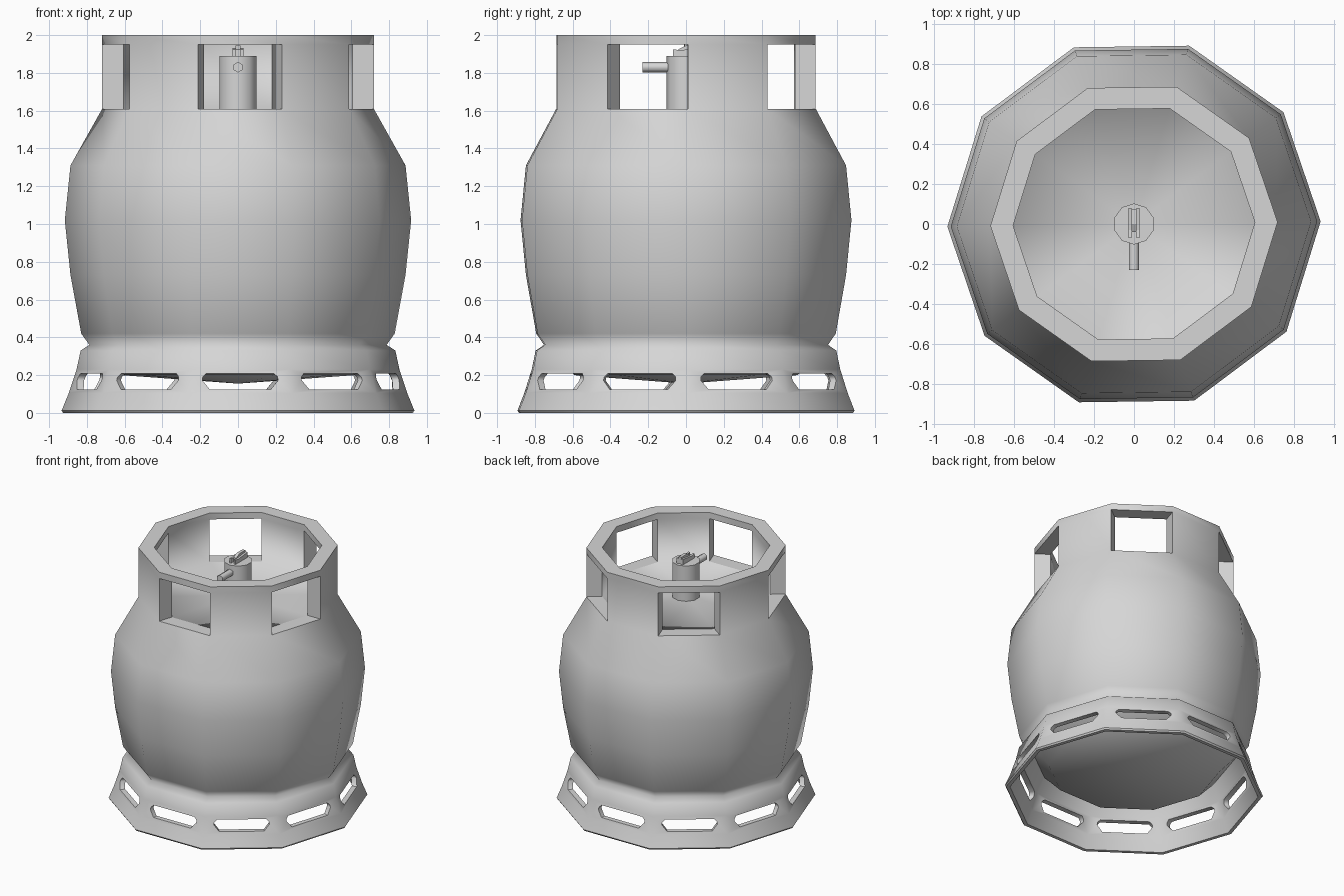
import bpy, bmesh
from math import cos, sin, radians, hypot
from mathutils import Matrix, Vector

SIDES = 10
STEP = 360 / SIDES
TURN = 0.8
SILL, LINTEL, NECK, INNER, OUTER = 1.61, 1.95, 0.36, 0.605, 0.719
SHARP = radians(48)

if "Cube" in bpy.data.objects:
    bpy.data.objects.remove(bpy.data.objects["Cube"], do_unlink=True)

grey = bpy.data.materials.new("painted_grey")
grey.use_nodes = True
grey.diffuse_color = (0.67, 0.67, 0.67, 1)
grey.node_tree.nodes["Principled BSDF"].inputs["Base Color"].default_value = (0.67, 0.67, 0.67, 1)


def make_object(name, bm):
    bmesh.ops.recalc_face_normals(bm, faces=bm.faces)
    mesh = bpy.data.meshes.new(name)
    bm.to_mesh(mesh)
    bm.free()
    mesh.materials.append(grey)
    obj = bpy.data.objects.new(name, mesh)
    bpy.context.collection.objects.link(obj)
    return obj


def activate(obj):
    bpy.ops.object.select_all(action='DESELECT')
    obj.select_set(True)
    bpy.context.view_layer.objects.active = obj


def prism(bm, points, offset):
    """Extrude a closed outline of 3D points along an offset."""
    face = bm.faces.new([bm.verts.new(p) for p in points])
    ext = bmesh.ops.extrude_face_region(bm, geom=[face], use_keep_orig=True)
    verts = [g for g in ext["geom"] if isinstance(g, bmesh.types.BMVert)]
    bmesh.ops.translate(bm, verts=verts, vec=offset)


# Bottle shell: collar, tank, neck, skirt outside, skirt inside, dished tank bottom
profile = [
    (INNER, SILL), (INNER, LINTEL), (INNER, 2), (OUTER, 2), (OUTER, LINTEL), (OUTER, SILL),
    (0.887, 1.31), (0.917, 1.02), (0.887, 0.73), (0.83, 0.42), (0.787, NECK),
    (0.833, 0.33), (0.855, 0.23), (0.896, 0.105), (0.934, 0.012), (0.926, 0),
    (0.898, 0), (0.857, 0.105), (0.812, 0.23), (0.755, 0.345), (0.62, 0.2),
]
bm = bmesh.new()
rings = []
for r, z in profile:
    angles = [radians(i * STEP + TURN) for i in range(SIDES)]
    rings.append([bm.verts.new((r * cos(a), r * sin(a), z)) for a in angles])
top_pole = bm.verts.new((0, 0, SILL))
base_pole = bm.verts.new((0, 0, 0.155))

for i in range(SIDES):
    j = (i + 1) % SIDES
    window = i % 2 == 1          # every second collar panel is open
    bm.faces.new((top_pole, rings[0][i], rings[0][j]))
    bm.faces.new((base_pole, rings[-1][j], rings[-1][i]))
    for k in range(len(rings) - 1):
        if window and k in (0, 4):
            continue
        bm.faces.new((rings[k][i], rings[k][j], rings[k + 1][j], rings[k + 1][i]))
    if window:
        inner = [rings[0][i], rings[0][j], rings[1][j], rings[1][i]]
        outer = [rings[5][i], rings[5][j], rings[4][j], rings[4][i]]
        for k in range(4):       # sill, jambs and lintel
            n = (k + 1) % 4
            bm.faces.new((inner[k], inner[n], outer[n], outer[k]))
bottle = make_object("bottle_shell", bm)

# Skirt slots, one through every side
half_slot = [(0.2, 0.172), (0.198, 0.19), (0.178, 0.209)]
outline = [(-0.162, 0.125), (0.162, 0.125)] + half_slot + [(-u, z) for u, z in reversed(half_slot)]
bm = bmesh.new()
for i in range(SIDES):
    a = radians((i + 0.5) * STEP + TURN)
    out, side = Vector((cos(a), sin(a), 0)), Vector((-sin(a), cos(a), 0))
    prism(bm, [out * 0.7 + side * u + Vector((0, 0, z)) for u, z in outline], out * 0.3)
cutter = make_object("slot_cutter", bm)
cutter.hide_render = True

activate(bottle)
cut = bottle.modifiers.new("slots", 'BOOLEAN')
cut.operation = 'DIFFERENCE'
cut.solver = 'EXACT'
cut.object = cutter
bpy.ops.object.modifier_apply(modifier=cut.name)
bpy.data.objects.remove(cutter, do_unlink=True)

# Smooth shading, with the neck and the collar floor blended
bm = bmesh.new()
bm.from_mesh(bottle.data)
for face in bm.faces:
    face.smooth = True
    face.material_index = 0
for edge in bm.edges:
    edge.smooth = edge.calc_face_angle(0) < SHARP
    heights = [v.co.z for v in edge.verts]
    if all(abs(z - NECK) < 0.005 for z in heights):
        edge.smooth = True
    at_rim = all(abs(hypot(v.co.x, v.co.y) - INNER) < 0.005 for v in edge.verts)
    if at_rim and all(abs(z - SILL) < 0.005 for z in heights):
        edge.smooth = edge.calc_face_angle(0) > SHARP
bm.to_mesh(bottle.data)
bm.free()


def cylinder(name, sides, radius, length, matrix):
    bm = bmesh.new()
    bmesh.ops.create_cone(bm, cap_ends=True, segments=sides, radius1=radius,
                          radius2=radius, depth=length, matrix=matrix)
    obj = make_object(name, bm)
    activate(obj)
    bpy.ops.object.shade_smooth_by_angle(angle=radians(65))


# Valve post and its outlet
cylinder("valve_post", 10, 0.103, 0.28, Matrix.Translation((0, 0, 1.75)))
cylinder("valve_outlet", 6, 0.028, 0.17,
         Matrix.Translation((0, -0.145, 1.83)) @ Matrix.Rotation(radians(90), 4, 'X'))

# Valve latch: two cheeks with a taller lever between them
cheek = [(-0.07, 1.88), (-0.07, 1.925), (-0.03, 1.92), (0.08, 1.932), (0.08, 1.88)]
lever = [(-0.04, 1.88), (-0.04, 1.925), (0.0, 1.945), (0.075, 1.945), (0.075, 1.88)]
for name, shape, x, width in (("latch_cheek_right", cheek, -0.028, 0.016),
                              ("latch_cheek_left", cheek, 0.012, 0.016),
                              ("latch_lever", lever, -0.012, 0.024)):
    bm = bmesh.new()
    prism(bm, [(x, y, z) for y, z in shape], Vector((width, 0, 0)))
    make_object(name, bm)
